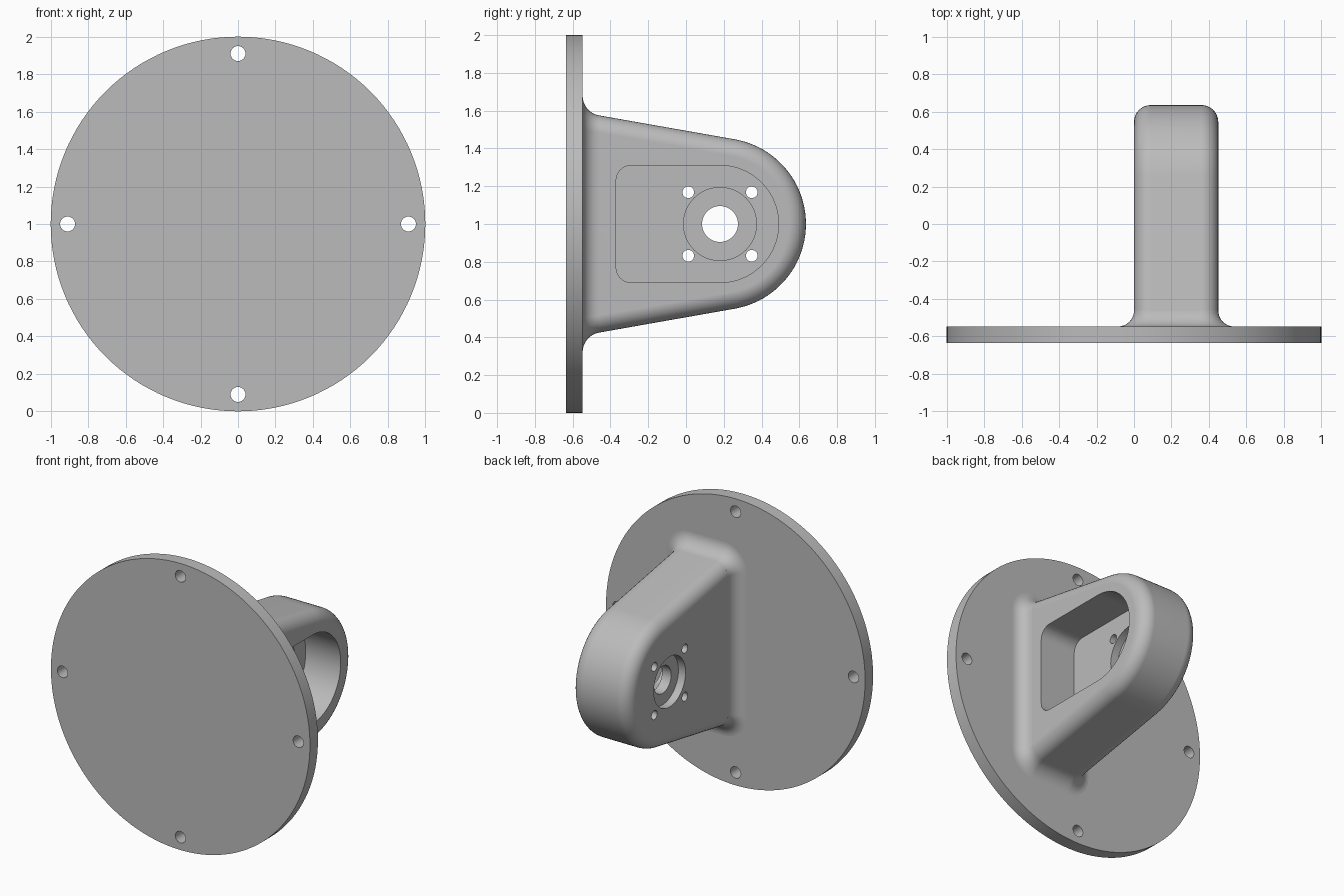
import bpy, bmesh
from math import sin, cos, pi, radians

if "Cube" in bpy.data.objects:
    bpy.data.objects.remove(bpy.data.objects["Cube"], do_unlink=True)

grey = bpy.data.materials.new("plain_grey")
grey.use_nodes = True
grey.diffuse_color = (0.5, 0.5, 0.5, 1)
grey.node_tree.nodes["Principled BSDF"].inputs["Base Color"].default_value = (0.5, 0.5, 0.5, 1)

AXIS_Y, AXIS_Z = 0.18, 1.0      # centre of the bearing hole
PLATE_BACK, PLATE_FRONT = -0.547, -0.635
WIDTH, ROUND, SLOPE = 0.45, 0.09, radians(10)


def loft(name, rings):
    """Closed solid through rings that have equal point counts."""
    bm = bmesh.new()
    loops = [[bm.verts.new(p) for p in ring] for ring in rings]
    for a, b in zip(loops, loops[1:]):
        for i in range(len(a)):
            j = (i + 1) % len(a)
            bm.faces.new((a[i], a[j], b[j], b[i]))
    bm.faces.new(loops[0])
    bm.faces.new(loops[-1])
    bmesh.ops.recalc_face_normals(bm, faces=bm.faces)
    mesh = bpy.data.meshes.new(name)
    bm.to_mesh(mesh)
    bm.free()
    mesh.materials.append(grey)
    obj = bpy.data.objects.new(name, mesh)
    bpy.context.collection.objects.link(obj)
    return obj


def arc(cx, cy, r, start, end, n):
    return [(cx + r * cos(start + (end - start) * i / n),
             cy + r * sin(start + (end - start) * i / n)) for i in range(n + 1)]


def circle(cx, cy, r, n):
    return arc(cx, cy, r, 0, 2 * pi, n)[:-1]


def along_x(name, outline, lo, hi):
    return loft(name, [[(x, y, z) for y, z in outline] for x in (lo, hi)])


def along_y(name, outline, lo, hi):
    return loft(name, [[(x, y, z) for x, z in outline] for y in (lo, hi)])


def activate(obj):
    bpy.ops.object.select_all(action='DESELECT')
    obj.select_set(True)
    bpy.context.view_layer.objects.active = obj


def cut(obj, cutter):
    activate(obj)
    mod = obj.modifiers.new("cut", 'BOOLEAN')
    mod.operation, mod.solver, mod.object = 'DIFFERENCE', 'EXACT', cutter
    bpy.ops.object.modifier_apply(modifier=mod.name)
    bpy.data.objects.remove(cutter, do_unlink=True)


def smooth(obj):
    activate(obj)
    bpy.ops.object.shade_smooth_by_angle(angle=radians(32))
    mod = obj.modifiers.new("flat_face_normals", 'WEIGHTED_NORMAL')
    mod.keep_sharp = True


# Round mounting plate with four bolt holes
plate = along_y("mounting_plate", circle(0, 1, 1, 128), PLATE_FRONT, PLATE_BACK)
for i in range(4):
    a = i * pi / 2
    cut(plate, along_y("bolt_cutter", circle(0.91 * cos(a), 1 + 0.91 * sin(a), 0.04, 32), -0.8, -0.4))
smooth(plate)


# Tapered arm with a round end and rounded side edges
def arm_outline(inset):
    r = 0.455 - inset
    end = arc(AXIS_Y, AXIS_Z, r, SLOPE - pi / 2, pi / 2 - SLOPE, 48)
    y, z = end[-1]
    base = -0.57
    rise = z - AXIS_Z + (y - base) * sin(SLOPE) / cos(SLOPE)
    return [(base, AXIS_Z - rise)] + end + [(base, AXIS_Z + rise)]


edge = [(ROUND * (1 - cos(t)), ROUND * (1 - sin(t))) for t in [i * pi / 16 for i in range(9)]]
sections = edge + [(WIDTH - x, d) for x, d in reversed(edge)]
arm = loft("bracket_arm", [[(x, y, z) for y, z in arm_outline(d)] for x, d in sections])

# Pocket with a round end, open on the left side
FLOOR, PR, PC, PB = 0.18, 0.31, 0.08, -0.37
pocket = arc(AXIS_Y, AXIS_Z, PR, -pi / 2, pi / 2, 48)
pocket += arc(PB + PC, AXIS_Z + PR - PC, PC, pi / 2, pi, 8)
pocket += arc(PB + PC, AXIS_Z - PR + PC, PC, pi, 1.5 * pi, 8)
cut(arm, along_x("pocket_cutter", pocket, FLOOR, 0.6))

# Stepped bearing hole: outer recess, through hole, inner recess
for r, lo, hi in ((0.175, -0.1, 0.055), (0.095, -0.1, 0.3), (0.193, 0.125, 0.3)):
    cut(arm, along_x("bearing_cutter", circle(AXIS_Y, AXIS_Z, r, 64), lo, hi))

# Four screw holes around the bearing
for sy in (-1, 1):
    for sz in (-1, 1):
        hole = circle(AXIS_Y + sy * 0.168, AXIS_Z + sz * 0.168, 0.031, 24)
        cut(arm, along_x("screw_cutter", hole, -0.1, 0.3))
smooth(arm)

# Concave fillet joining the arm to the plate
FILLET = 0.085


def fillet_ring(t):
    y = PLATE_BACK + FILLET * (1 - sin(t))
    grow = FILLET * (1 - cos(t))
    half = 0.448 + (0.259 - y) * sin(SLOPE) / cos(SLOPE)
    r, hx, hz = ROUND + grow, WIDTH / 2 + grow, half + grow
    ring = []
    for k, (sx, sz) in enumerate(((1, 1), (-1, 1), (-1, -1), (1, -1))):
        ring += arc(WIDTH / 2 + sx * (hx - r), AXIS_Z + sz * (hz - r), r,
                    k * pi / 2, (k + 1) * pi / 2, 8)
    return [(x, y, z) for x, z in ring]


smooth(loft("base_fillet", [fillet_ring(i * pi / 20) for i in range(11)]))
